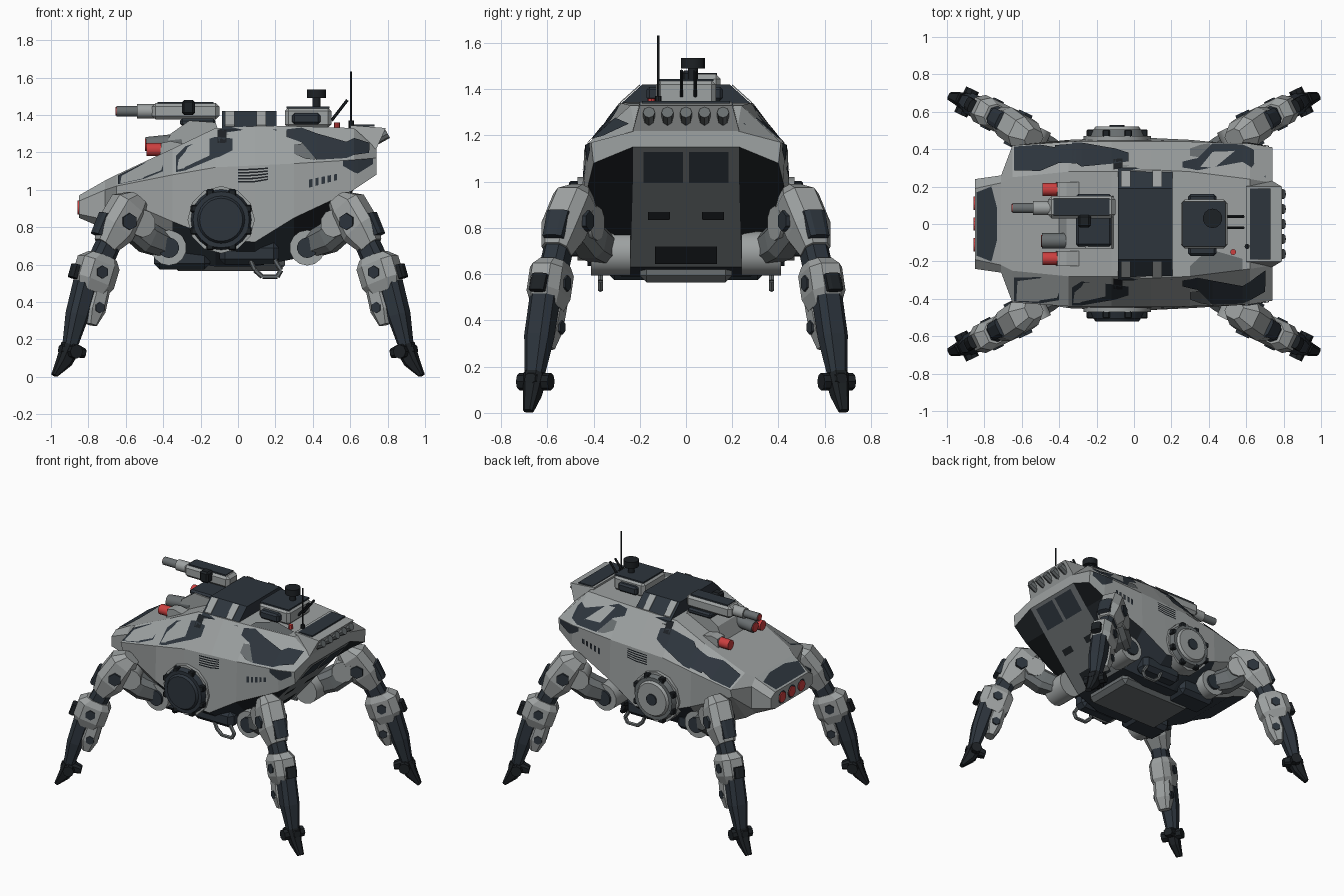
import bpy, bmesh, math
from mathutils import Vector as V, Matrix

if "Cube" in bpy.data.objects:
    bpy.data.objects.remove(bpy.data.objects["Cube"])


def material(name, r, g, b):
    m = bpy.data.materials.new(name)
    m.use_nodes = True
    m.diffuse_color = (r, g, b, 1)
    m.node_tree.nodes["Principled BSDF"].inputs["Base Color"].default_value = (r, g, b, 1)
    return m


LIGHT = material("light grey", .34, .36, .36)
MID = material("mid grey", .14, .155, .16)
NAVY = material("dark slate", .026, .035, .046)
BLACK = material("near black", .012, .015, .018)
RED = material("signal red", .6, .05, .05)


def finish(name, bm, *mats, recalc=True):
    if recalc:
        bmesh.ops.recalc_face_normals(bm, faces=bm.faces)
    me = bpy.data.meshes.new(name)
    bm.to_mesh(me)
    bm.free()
    for m in mats:
        me.materials.append(m)
    ob = bpy.data.objects.new(name, me)
    bpy.context.collection.objects.link(ob)
    return ob


def loft(name, rings, *mats, rule=None):
    bm = bmesh.new()
    vs = [[bm.verts.new(p) for p in ring] for ring in rings]
    n = len(rings[0])
    for a, b in zip(vs, vs[1:]):
        for i in range(n):
            j = (i + 1) % n
            f = bm.faces.new((a[i], a[j], b[j], b[i]))
            if rule:
                f.material_index = rule(i, f.calc_center_median())
    bm.faces.new(vs[0])
    bm.faces.new(vs[-1])
    return finish(name, bm, *mats)


def box(name, lo, hi, mat, bevel=.012):
    lo, hi = V(lo), V(hi)
    bm = bmesh.new()
    bmesh.ops.create_cube(bm, size=1, matrix=Matrix.Translation((lo + hi) / 2) @ Matrix.Diagonal((*(hi - lo), 1)))
    if bevel:
        bmesh.ops.bevel(bm, geom=bm.edges[:], offset=bevel, segments=1, affect='EDGES')
    return finish(name, bm, mat)


def cyl(name, p, q, r, mat, r2=None, n=14):
    p, q = V(p), V(q)
    d = q - p
    bm = bmesh.new()
    bmesh.ops.create_cone(bm, cap_ends=True, segments=n, radius1=r, radius2=r if r2 is None else r2, depth=d.length,
                          matrix=Matrix.Translation((p + q) / 2) @ d.to_track_quat('Z', 'Y').to_matrix().to_4x4())
    ob = finish(name, bm, mat)
    for f in ob.data.polygons:
        f.use_smooth = len(f.vertices) == 4
    ob.data.set_sharp_from_angle(angle=math.radians(40))
    return ob


# Hull: stations of x, then (half width, height) of roof, shoulder, waist, belly
STATIONS = [
    (-.85, (.19, .97), (.24, .94), (.24, .87), (.19, .85)),
    (-.71, (.22, 1.05), (.26, 1.0), (.26, .84), (.22, .79)),
    (-.65, (.25, 1.08), (.42, 1.02), (.40, .96), (.24, .75)),
    (-.35, (.28, 1.22), (.44, 1.08), (.45, .83), (.28, .62)),
    (-.12, (.28, 1.33), (.44, 1.12), (.46, .74), (.28, .59)),
    (.09, (.29, 1.34), (.44, 1.13), (.46, .72), (.28, .59)),
    (.30, (.28, 1.34), (.44, 1.14), (.45, .85), (.24, .63)),
    (.62, (.24, 1.33), (.43, 1.16), (.42, 1.0), (.23, 1.0)),
    (.74, (.22, 1.22), (.41, 1.17), (.40, 1.08), (.23, 1.15))]


def ring_at(x):
    for a, b in zip(STATIONS, STATIONS[1:]):
        if x <= b[0] + 1e-6:
            k = (x - a[0]) / (b[0] - a[0])
            half = [V(p).lerp(V(q), k) for p, q in zip(a[1:], b[1:])]
            break
    return [V((x, p.x, p.y)) for p in half] + [V((x, -p.x, p.y)) for p in reversed(half)]


def hull_rule(row, c):
    if row in (2, 4):
        return 0 if c.x < -.45 else (2 if c.x > .25 else 1)
    if row == 3:
        return 3 if c.x > .25 else 1
    return 0


loft("hull", [ring_at(s[0]) for s in STATIONS], LIGHT, NAVY, BLACK, MID, rule=hull_rule)


# Thin plate following the hull skin: list of (x, t0, t1) across a hull row
def patch(name, row, shape, mat, mirror=False, lift=.005):
    if mirror:
        row, shape = 6 - row, [(x, 1 - a, 1 - b) for x, a, b in shape]
    xs = sorted({s[0] for s in shape} | {s[0] for s in STATIONS if shape[0][0] < s[0] < shape[-1][0]})

    def point(x, t):
        r = ring_at(x)
        return r[row].lerp(r[(row + 1) % 8], t)

    def lifted(x, t):
        p = point(x, t)
        n = (point(x + .01, t) - point(x - .01, t)).cross(point(x, t + .1) - point(x, t - .1)).normalized()
        if n.dot(p - V((min(max(x, -.5), .3), 0, .95))) < 0:
            n.negate()
        return p + n * lift, n
    bm, prev = bmesh.new(), None
    for x in xs:
        for a, b in zip(shape, shape[1:]):
            if a[0] <= x <= b[0]:
                k = (x - a[0]) / (b[0] - a[0])
                ts = [a[i] + (b[i] - a[i]) * k for i in (1, 2)]
        pts = [lifted(x, t) for t in ts]
        cur = [bm.verts.new(p) for p, n in pts]
        if prev:
            f = bm.faces.new((prev[0], prev[1], cur[1], cur[0]))
            f.normal_update()
            if f.normal.dot(pts[0][1]) < 0:
                f.normal_flip()
        prev = cur
    finish(name, bm, mat, recalc=False)


for m in (False, True):
    patch("front_camo", 0, [(-.64, .2, .95), (-.5, .1, .95), (-.4, .3, .8)], NAVY, m)
    patch("middle_camo", 0, [(-.33, .35, .95), (-.28, .15, .95), (-.1, .25, .75), (-.03, .3, .6)], NAVY, m)
    patch("rear_camo", 0, [(.26, .1, .3), (.34, .05, .45), (.42, .2, .95), (.58, .45, .95), (.7, .1, .7)], NAVY, m)
    patch("rear_camo_shade", 0, [(.3, .5, .75), (.36, .48, .9), (.41, .55, .95)], MID, m)
    patch("side_camo", 1, [(.56, .0, .15), (.64, .0, .5), (.72, .0, .3)], NAVY, m)
    for i in range(5):
        patch("side_louvre", 1, [(0, .04 + i * .04, .06 + i * .04), (.16, .04 + i * .04, .06 + i * .04)], BLACK, m)
        x = .38 + i * .033
        patch("rear_louvre", 1, [(x, .35, .52), (x + .018, .35, .52)], NAVY, m)
    patch("roof_vent", 0, [(-.11, .05, .4), (-.06, .05, .4)], BLACK, m)
patch("long_camo", 0, [(-.42, .3, .9), (-.31, .25, .9)], NAVY)
patch("roof_camo", 7, [(.3, .0, .1), (.4, .0, .25), (.58, .0, .12)], MID)
patch("nose_plate", 7, [(-.84, .06, .94), (-.76, .02, .98), (-.73, .3, .7)], NAVY)
# Rear door windows, vents and grille
for a, b in ((.1, .47), (.53, .9)):
    patch("rear_window", 3, [(.62, a, b), (.725, a, b)], NAVY)
for a, b in ((.15, .35), (.65, .85)):
    patch("rear_vent", 3, [(.48, a, b), (.51, a, b)], BLACK)
patch("rear_grille", 3, [(.315, .22, .78), (.38, .22, .78)], BLACK)

# Rear hood with exhaust stubs
hood = [(.6, 1.345), (.79, 1.33), (.74, 1.22), (.62, 1.2)]
loft("rear_hood", [[V((x, s * (.2 if z > 1.3 else .23), z)) for x, z in hood] for s in (-1, 1)], LIGHT)
box("hood_panel", (.62, -.19, 1.338), (.73, .19, 1.348), NAVY, 0)
for i in range(5):
    y = (i - 2) * .08
    cyl("exhaust_stub", (.71, y, 1.25), (.80, y, 1.30), .026, MID, n=8)

# Roof box with sloped sides
section = [(-.31, 1.27), (-.3, 1.32), (-.19, 1.42), (.19, 1.42), (.3, 1.32), (.31, 1.27)]
loft("roof_box", [[V((x, y, z)) for y, z in section] for x in (-.085, .205)], NAVY)
for s in (-1, 1):
    for x in (-.07, .1):
        loft("roof_box_stripe", [[V((c, s * y, z)) for y, z in ((.2, 1.415), (.285, 1.338), (.285, 1.345), (.2, 1.421))]
                                 for c in (x, x + .05)], LIGHT)
    box("roof_box_skirt", (-.08, s * .3 - .012, 1.26), (.2, s * .3 + .012, 1.3), MID, .004)

# Rear sensor turret, mast and rods
box("sensor_turret", (.25, -.13, 1.33), (.5, .13, 1.44), LIGHT, .02)
box("sensor_turret_top", (.26, -.12, 1.435), (.49, .12, 1.445), NAVY, 0)
box("turret_side_box", (.29, -.17, 1.35), (.44, .16, 1.41), NAVY)
cyl("sensor_stalk", (.42, .03, 1.44), (.42, .03, 1.51), .022, BLACK)
cyl("sensor_disc", (.42, .03, 1.49), (.42, .03, 1.535), .052, BLACK)
cyl("antenna_base", (.605, -.12, 1.32), (.605, -.12, 1.37), .014, BLACK, n=8)
cyl("antenna", (.605, -.12, 1.35), (.605, -.12, 1.632), .006, BLACK, n=6)
cyl("beacon", (.53, -.15, 1.33), (.53, -.15, 1.36), .016, RED, n=8)
for y in (-.02, .04):
    cyl("rod", (.5, y, 1.37), (.585, y, 1.48), .008, BLACK, n=6)

# Gun mount, twin guns and red lamps
gun = [(-.4, 1.2), (-.36, 1.3), (-.26, 1.37), (-.12, 1.36), (-.1, 1.3)]
loft("gun_mount", [[V((x, y, z)) for x, z in gun] for y in (-.13, .15)], LIGHT)
box("gun_mount_top", (-.31, -.12, 1.34), (-.12, .16, 1.38), NAVY)
box("gun_body", (-.46, .03, 1.375), (-.1, .15, 1.465), LIGHT, .02)
box("gun_body_top", (-.43, .045, 1.46), (-.13, .135, 1.47), NAVY, 0)
box("gun_sight", (-.3, -.02, 1.4), (-.23, .05, 1.48), BLACK)
cyl("gun_sleeve", (-.54, .085, 1.42), (-.44, .085, 1.42), .038, LIGHT)
cyl("gun_barrel", (-.65, .085, 1.42), (-.5, .085, 1.42), .028, MID)
cyl("gun_tip", (-.655, .085, 1.42), (-.648, .085, 1.42), .022, RED)
cyl("lower_barrel", (-.49, -.09, 1.24), (-.3, -.09, 1.26), .042, MID)
cyl("lower_barrel_tip", (-.497, -.09, 1.24), (-.488, -.09, 1.24), .033, RED)
for s in (-1, 1):
    cyl("lamp", (-.49, s * .185, 1.215), (-.4, s * .185, 1.215), .035, RED)
    loft("lamp_housing", [[V((x, s * y, z)) for x, z in ((-.42, 1.16), (-.41, 1.25), (-.36, 1.26), (-.26, 1.24))]
                          for y in (.145, .225)], LIGHT)
for i in (-1, 0, 1):
    cyl("nose_lamp_ring", (-.85, i * .11, .905), (-.83, i * .11, .905), .047, NAVY)
    cyl("nose_lamp", (-.857, i * .11, .905), (-.84, i * .11, .905), .037, RED)

# Round side hatches, belly and tow loops
for s, face in ((-1, NAVY), (1, LIGHT)):
    def hub(name, y0, y1, r, mat, r2=None, n=24):
        cyl(name, (-.09, s * y0, .84), (-.09, s * y1, .84), r, mat, r2, n)
    hub("hatch_base", .38, .47, .18, LIGHT, n=12)
    hub("hatch_ring", .46, .505, .165, NAVY if s < 0 else MID, .15)
    hub("hatch_face", .5, .522, .13, face, .115)
    if s > 0:
        hub("hatch_hub", .515, .53, .04, NAVY)
    for k in range(8):
        a = math.tau * (k + .5) / 8
        x, z = -.09 + .155 * math.cos(a), .84 + .155 * math.sin(a)
        box("hatch_lug", (x - .02, s * .485 - .02, z - .02), (x + .02, s * .485 + .02, z + .02), BLACK, .006)
    loop = [V((x, s * .37, z)) for x, z in ((.06, .64), (.09, .57), (.13, .535), (.21, .535), (.23, .57), (.18, .65))]
    for p, q in zip(loop, loop[1:]):
        cyl("tow_loop", p, q, .013, MID, n=6)
    box("belly_pod", (-.45, s * .24 - .1, .575), (-.15, s * .24 + .1, .7), NAVY, .03)
    box("belly_side", (-.1, s * .33 - .06, .6), (.22, s * .33 + .06, .72), NAVY, .03)
box("belly_keel", (-.35, -.2, .565), (.25, .2, .65), MID, .03)


# Legs: chamfered limbs along a path, repeated at the four corners
def leg(sx, sy):
    side = V((-.43 * sy, .9 * sx, 0)).normalized()

    def at(p):
        return V((p[0] * sx, p[1] * sy, p[2]))

    def limb(name, mat, *path):
        axis = (at(path[-1][0]) - at(path[0][0])).normalized()
        deep = side.cross(axis)
        corners = ((1, .55), (.55, 1), (-.55, 1), (-1, .55), (-1, -.55), (-.55, -1), (.55, -1), (1, -.55))
        loft(name, [[at(p) + side * w * a + deep * d * b for a, b in corners] for p, w, d in path], mat)

    def pin(name, p, half, r, mat, n=10):
        cyl(name, at(p) - side * half, at(p) + side * half, r, mat, n=n)

    cyl("hip_joint", at((.37, .24, .69)), at((.37, .41, .69)), .095, LIGHT)
    cyl("hip_hub", at((.37, .4, .69)), at((.37, .425, .69)), .055, NAVY)
    limb("hip_arm", MID, ((.34, .32, .68), .06, .06), ((.48, .41, .74), .07, .08), ((.62, .5, .85), .06, .07))
    limb("knee_armour", LIGHT, ((.535, .455, .955), .05, .055), ((.585, .48, .915), .085, .095),
         ((.655, .53, .79), .085, .1), ((.71, .56, .7), .06, .06))
    pin("knee_pin", (.62, .505, .83), .1, .045, NAVY, 6)
    pin("knee_cap", (.54, .45, .82), .075, .075, LIGHT)
    limb("knee_plate", NAVY, ((.71, .55, .87), .05, .025), ((.755, .575, .76), .045, .025))
    limb("thigh", NAVY, ((.67, .54, .76), .055, .06), ((.78, .595, .52), .055, .065))
    limb("shin_cuff", LIGHT, ((.725, .57, .645), .06, .075), ((.745, .58, .61), .078, .11),
         ((.775, .595, .51), .078, .11), ((.79, .6, .455), .06, .08))
    pin("cuff_pin", (.76, .587, .56), .086, .035, NAVY, 6)
    limb("cuff_window", BLACK, ((.865, .63, .6), .035, .02), ((.885, .645, .53), .035, .02))
    limb("inner_shin", LIGHT, ((.74, .575, .5), .06, .055), ((.775, .6, .36), .06, .06), ((.79, .61, .28), .04, .03))
    pin("inner_shin_pin", (.765, .592, .37), .066, .03, NAVY, 6)
    limb("outer_shin", NAVY, ((.815, .61, .5), .058, .06), ((.86, .635, .33), .058, .055), ((.9, .655, .16), .038, .035))
    pin("ankle", (.895, .652, .135), .075, .038, BLACK, 8)
    limb("ankle_claw", BLACK, ((.825, .62, .125), .03, .025), ((.9, .655, .15), .045, .04), ((.95, .675, .15), .025, .02))
    limb("foot", BLACK, ((.895, .652, .16), .045, .05), ((.93, .665, .08), .035, .04), ((.982, .682, .008), .022, .014))


for sx in (-1, 1):
    for sy in (-1, 1):
        leg(sx, sy)
